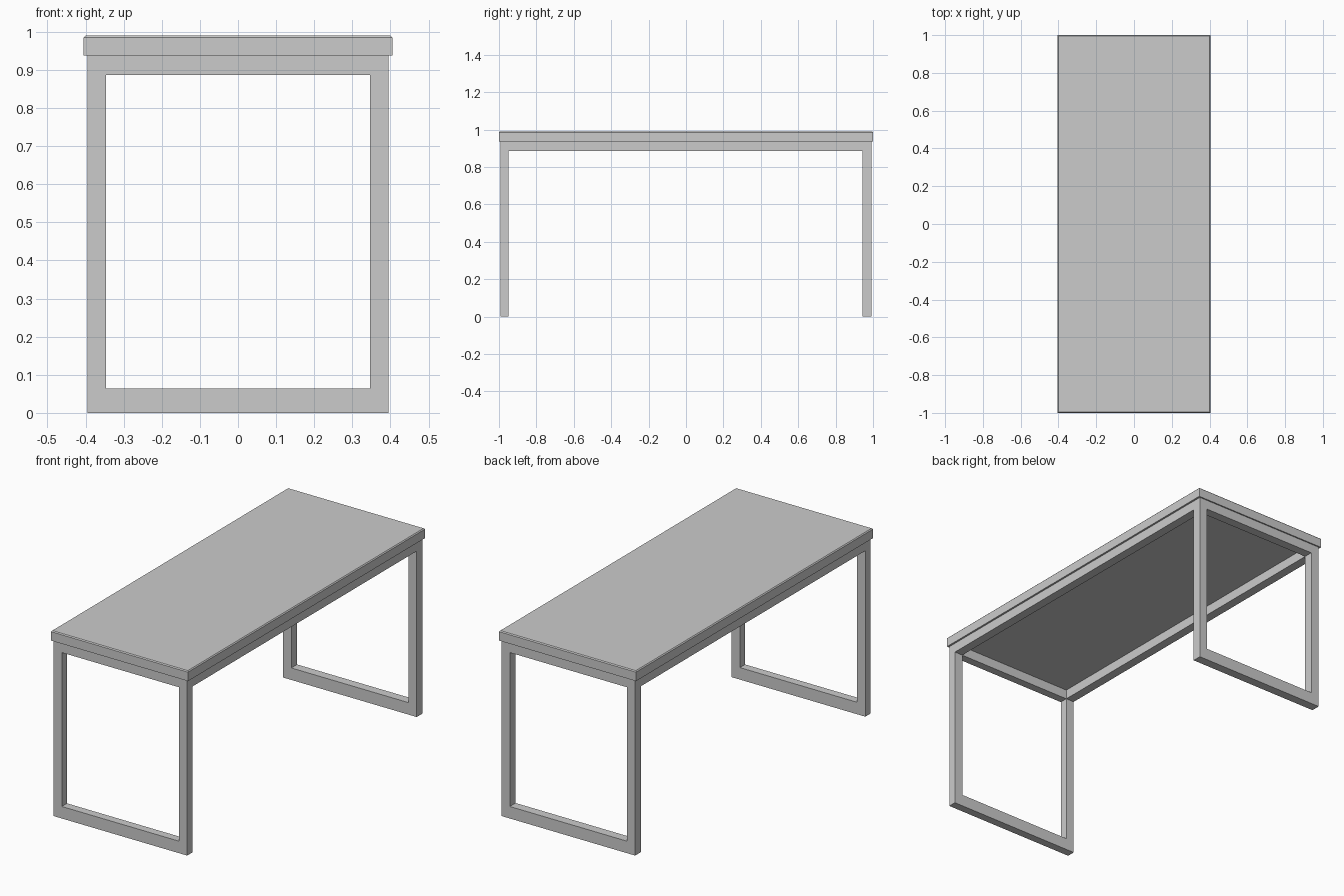
import bpy, bmesh

if "Cube" in bpy.data.objects:
    bpy.data.objects.remove(bpy.data.objects["Cube"])

TOP_Z, FRAME_Z = 0.99, 0.937
HALF_X, HALF_Y = 0.405, 1.0
FRAME_X, FRAME_Y, BAR = 0.395, 0.993, 0.049


def new_object(name, bm):
    bmesh.ops.recalc_face_normals(bm, faces=bm.faces)
    mesh = bpy.data.meshes.new(name)
    bm.to_mesh(mesh)
    bm.free()
    obj = bpy.data.objects.new(name, mesh)
    bpy.context.collection.objects.link(obj)
    return obj


def box(name, lo, hi, top_chamfer=0):
    bm = bmesh.new()
    bmesh.ops.create_cube(bm, size=1)
    for v in bm.verts:
        v.co = [lo[i] if v.co[i] < 0 else hi[i] for i in range(3)]
    if top_chamfer:
        edges = [e for e in bm.edges if all(v.co.z == max(w.co.z for w in bm.verts) for v in e.verts)]
        bmesh.ops.bevel(bm, geom=edges, offset=top_chamfer, segments=1, affect='EDGES')
    return new_object(name, bm)


def end_frame(name, y0, y1):
    # Closed rectangular loop: outer and inner outlines joined front to back
    xi = FRAME_X - BAR
    outer = [(-FRAME_X, 0), (FRAME_X, 0), (FRAME_X, FRAME_Z), (-FRAME_X, FRAME_Z)]
    inner = [(-xi, 0.064), (xi, 0.064), (xi, 0.886), (-xi, 0.886)]
    bm = bmesh.new()
    loops = [[bm.verts.new((x, y, z)) for x, z in ring]
             for ring, y in ((outer, y0), (inner, y0), (inner, y1), (outer, y1))]
    for a, b in zip(loops, loops[1:] + loops[:1]):
        for i in range(4):
            j = (i + 1) % 4
            bm.faces.new((a[i], a[j], b[j], b[i]))
    return new_object(name, bm)


# Tabletop with a fine chamfer on the upper rim
box("tabletop", (-HALF_X, -HALF_Y, FRAME_Z), (HALF_X, HALF_Y, TOP_Z), 0.005)

# Leg loops at both ends
end_frame("front_leg_frame", -FRAME_Y, -FRAME_Y + 0.044)
end_frame("back_leg_frame", FRAME_Y - BAR, FRAME_Y)

# Long rails under the tabletop
for side, x in (("left", -FRAME_X), ("right", FRAME_X - BAR)):
    box(side + "_rail", (x, -FRAME_Y + 0.044, 0.886), (x + BAR, FRAME_Y - BAR, FRAME_Z))
